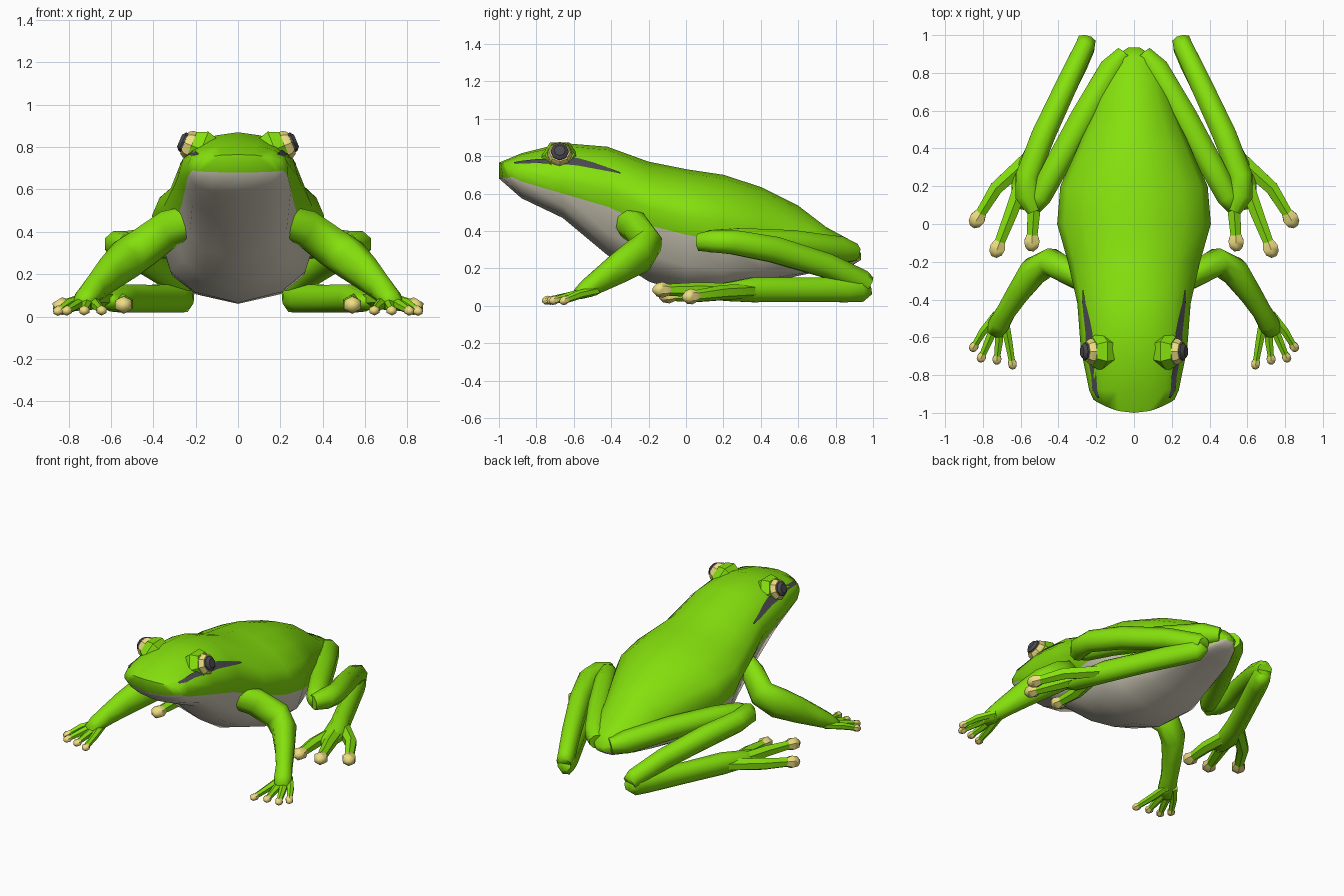
import bpy, bmesh, math
from mathutils import Vector

if "Cube" in bpy.data.objects:
    bpy.data.objects.remove(bpy.data.objects["Cube"])


def material(name, rgb):
    m = bpy.data.materials.new(name)
    m.diffuse_color = (*rgb, 1)
    m.use_nodes = True
    m.node_tree.nodes["Principled BSDF"].inputs["Base Color"].default_value = m.diffuse_color
    return m


GREEN = material("green_skin", (0.235, 0.75, 0.004))
BELLY = material("pale_belly", (0.68, 0.64, 0.52))
PAD = material("yellow_pad", (0.85, 0.73, 0.22))
DARK = material("dark", (0.07, 0.07, 0.08))


def finish(name, bm, mats, mirror=True, angle=50):
    bmesh.ops.recalc_face_normals(bm, faces=bm.faces)
    me = bpy.data.meshes.new(name)
    bm.to_mesh(me)
    bm.free()
    ob = bpy.data.objects.new(name, me)
    bpy.context.collection.objects.link(ob)
    for m in mats:
        me.materials.append(m)
    if mirror:
        ob.modifiers.new("mirror", 'MIRROR')
    bpy.ops.object.select_all(action='DESELECT')
    ob.select_set(True)
    bpy.context.view_layer.objects.active = ob
    bpy.ops.object.shade_smooth_by_angle(angle=math.radians(angle))
    return ob


def loft(bm, rings, mat_of=lambda i: 0):
    vs = [[bm.verts.new(p) for p in r] for r in rings]
    n = len(vs[0])
    for a, b in zip(vs, vs[1:]):
        for i in range(n):
            j = (i + 1) % n
            bm.faces.new((a[i], a[j], b[j], b[i])).material_index = mat_of(i)
    return [bm.faces.new(r) for r in (vs[0], vs[-1])]


def tube(bm, path, sides=8, mat=0):
    """path entries: x, y, z, half width, half height"""
    pts = [Vector(p[:3]) for p in path]
    rings = []
    for k, p in enumerate(path):
        t = (pts[min(k + 1, len(pts) - 1)] - pts[max(k - 1, 0)]).normalized()
        side = t.cross(Vector((0, 0, 1))).normalized()
        up = side.cross(t)
        rings.append([pts[k] + side * p[3] * math.cos(a) + up * p[4] * math.sin(a)
                      for a in (2 * math.pi * (i + 0.5) / sides for i in range(sides))])
    for cap in loft(bm, rings, lambda i: mat):
        cap.material_index = mat


# Body: stations of y, top z, half width, widest z, seam half width, seam z, bottom z
ST = [(-1.0, .765, .215, .72, .215, .69, .68),
      (-.88, .815, .237, .72, .235, .665, .575),
      (-.66, .87, .282, .665, .25, .60, .47),
      (-.42, .85, .30, .62, .265, .53, .27),
      (-.2, .77, .35, .52, .30, .43, .13),
      (0, .73, .407, .475, .37, .38, .065),
      (.2, .70, .39, .45, .36, .34, .06),
      (.4, .635, .30, .41, .28, .28, .11),
      (.6, .535, .215, .35, .20, .22, .16),
      (.75, .42, .165, .32, .14, .21, .19),
      (.88, .35, .11, .29, .08, .23, .21),
      (.935, .28, .03, .27, .03, .255, .245)]


def half_section(s):
    y, zt, w, zm, ws, zs, zb = s
    p = 1.15 if y > -.3 else 1
    top = [(w * math.sin(a) ** p, zm + (zt - zm) * math.cos(a) ** p)
           for a in (math.radians(d) for d in (0, 22, 44, 67))] + [(w, zm)]
    low = [(ws, zs), (ws * .86, zs + (zb - zs) * .53), (ws * .55, zs + (zb - zs) * .84), (0, zb)]
    return top + low


bm = bmesh.new()
rings = []
for k, s in enumerate(ST):
    h = half_section(s)
    full = h + [(-x, z) for x, z in h[-2:0:-1]]
    bow = .07 if k == 0 else 0
    rings.append([(x, s[0] + bow * (x / s[2]) ** 2, z) for x, z in full])
caps = loft(bm, rings, lambda i: 1 if 5 <= i <= 10 else 0)
# Curved snout front made of upright strips
front = list(caps[0].verts)
bmesh.ops.delete(bm, geom=[caps[0]], context='FACES_ONLY')
for strip in ((0, 1, 7, 8), (1, 2, 6, 7), (2, 3, 5, 6), (3, 4, 5)):
    bm.faces.new([front[i] for i in strip])
    bm.faces.new([front[-i % 16] for i in strip])
finish("body", bm, [GREEN, BELLY], mirror=False, angle=60)


# Dark side stripes, laid just outside the head surface
def skin_x(y, z):
    for a, b in zip(ST, ST[1:]):
        if a[0] <= y <= b[0]:
            f = (y - a[0]) / (b[0] - a[0])
            h = half_section([p + (q - p) * f for p, q in zip(a, b)])
            for (x0, z0), (x1, z1) in zip(h, h[1:]):
                if z1 <= z <= z0:
                    return x0 + (x1 - x0) * (z0 - z) / max(z0 - z1, 1e-6)
    return .2


bm = bmesh.new()
prev = None
for y, lo, hi in [(-.92, .762, .768), (-.88, .760, .775), (-.8, .763, .784), (-.66, .757, .79),
                  (-.58, .75, .79), (-.5, .735, .768), (-.42, .72, .74), (-.35, .707, .713)]:
    cur = [bm.verts.new((skin_x(y, z) + .007, y, z)) for z in (lo, (lo + hi) / 2, hi)]
    if prev:
        for i in (0, 1):
            bm.faces.new((prev[i], cur[i], cur[i + 1], prev[i + 1]))
    prev = cur
finish("side_stripe", bm, [DARK])

# Eyes: green lid, yellow iris, dark pupil, stacked along a tilted axis
axis = Vector((.92, 0, .38)).normalized()
across = Vector((0, 1, 0))
upv = axis.cross(across)


def eye_part(name, mat, base, steps, sides):
    bm = bmesh.new()
    loft(bm, [[Vector(base) + axis * d + (across * math.cos(a) + upv * math.sin(a)) * r
               for a in (2 * math.pi * i / sides for i in range(sides))] for d, r in steps])
    finish(name, bm, [mat], angle=35)


C = (.165, -.675, .785)
eye_part("eyelid", GREEN, C, [(-.06, .08), (.01, .105), (.06, .078)], 6)
eye_part("iris", PAD, C, [(.03, .068), (.075, .068), (.095, .055)], 8)
eye_part("pupil", DARK, C, [(.06, .046), (.105, .048), (.12, .03)], 8)


# Limb digits: green stalk with a yellow pad at its end
def digits(name, root_list, r, pad):
    bm = bmesh.new()
    for root, mid, tip in root_list:
        root, mid, tip = Vector(root), Vector(mid), Vector(tip)
        d = (tip - mid).normalized()
        tube(bm, [(*root, r * 1.2, r), (*mid, r, r), (*tip, r * .75, r * .75)], 6)
        tube(bm, [(*(tip + d * pad * o), pad * w, pad * w * .9)
                  for o, w in ((-1, .55), (.1, 1), (.8, .85), (1.25, .35))], 6, 1)
    finish(name, bm, [GREEN, PAD])


def limb(name, path):
    bm = bmesh.new()
    tube(bm, path)
    finish(name, bm, [GREEN], angle=75)


# Front legs
limb("front_leg", [(.22, -.33, .45, .055, .08), (.32, -.27, .42, .07, .09), (.44, -.2, .33, .075, .10),
                   (.53, -.25, .27, .08, .10), (.61, -.36, .20, .065, .085),
                   (.675, -.46, .135, .055, .065), (.715, -.53, .09, .06, .05), (.74, -.58, .06, .045, .03)])
digits("front_toes", [((.725, -.48, .08), (.80, -.57, .06), (.845, -.645, .03)),
                      ((.72, -.50, .08), (.77, -.62, .05), (.805, -.70, .03)),
                      ((.71, -.50, .08), (.715, -.62, .05), (.725, -.71, .03)),
                      ((.69, -.49, .08), (.665, -.62, .05), (.645, -.735, .03))], .024, .027)

# Hind legs: thigh forward, shin back, foot forward again
limb("thigh", [(.05, .9, .285, .05, .05), (.12, .82, .30, .07, .075), (.27, .56, .335, .075, .075),
               (.42, .29, .35, .07, .07), (.5, .14, .345, .065, .065), (.53, .08, .34, .04, .045)])
limb("shin", [(.525, .07, .34, .045, .05), (.56, .15, .345, .075, .065), (.565, .25, .34, .068, .07),
              (.48, .47, .30, .068, .075), (.35, .75, .215, .062, .07),
              (.26, .94, .13, .055, .065), (.25, .975, .11, .05, .05)])
limb("foot", [(.248, .975, .105, .045, .05), (.262, .93, .09, .058, .075), (.3, .85, .085, .062, .072),
              (.42, .6, .085, .06, .07), (.53, .36, .085, .062, .072), (.58, .23, .075, .075, .055),
              (.60, .13, .07, .055, .04), (.61, .08, .07, .03, .02)])
digits("hind_toes", [((.54, .36, .08), (.73, .19, .07), (.825, .035, .05)),
                     ((.57, .28, .08), (.65, .06, .085), (.72, -.12, .085)),
                     ((.56, .27, .075), (.53, .07, .06), (.54, -.085, .055))], .04, .047)
